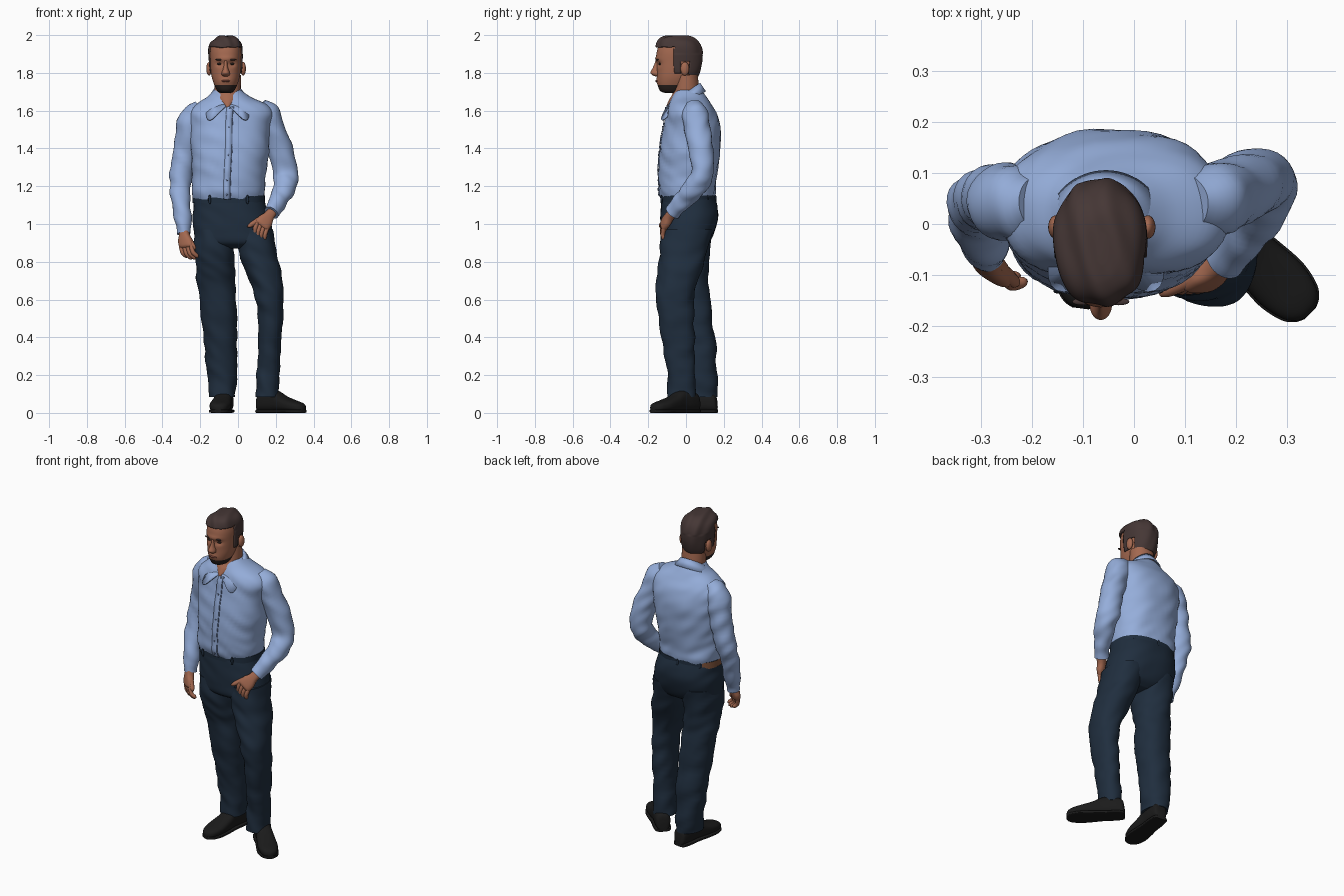
import bpy, bmesh, math
from mathutils import Vector as V, noise

if "Cube" in bpy.data.objects:
    bpy.data.objects.remove(bpy.data.objects["Cube"])


def mat(name, r, g, b):
    m = bpy.data.materials.new(name)
    m.diffuse_color = (r, g, b, 1)
    m.use_nodes = True
    m.node_tree.nodes["Principled BSDF"].inputs["Base Color"].default_value = m.diffuse_color
    return m


SHIRT = mat("light blue cloth", .30, .42, .70)
SEAM = mat("seam blue", .14, .2, .36)
DENIM = mat("dark navy denim", .014, .027, .048)
SKIN = mat("tan skin", .37, .14, .08)
LIP = mat("lip", .27, .085, .06)
HAIR = mat("brown hair", .06, .038, .036)
BEARD = mat("dark beard", .024, .016, .014)
SHOE = mat("black leather", .011, .011, .011)
BROWN = mat("brown belt leather", .22, .09, .045)


def make(name, verts, faces, *mats):
    me = bpy.data.meshes.new(name)
    me.from_pydata([tuple(v) for v in verts], [], faces)
    bm = bmesh.new()
    bm.from_mesh(me)
    bmesh.ops.recalc_face_normals(bm, faces=bm.faces)
    bm.to_mesh(me)
    bm.free()
    for m in mats:
        me.materials.append(m)
    ob = bpy.data.objects.new(name, me)
    bpy.context.collection.objects.link(ob)
    return ob


def spline(p, i, t):
    a, b, c, d = (p[max(0, min(len(p) - 1, i + k))] for k in (-1, 0, 1, 2))
    return .5 * (2 * b + (c - a) * t + (2 * a - 5 * b + 4 * c - d) * t * t + (3 * b - a - 3 * c + d) * t ** 3)


def loft(name, rings, *mats, power=2.0, n=48, steps=6, folds=0.0, deform=None):
    """Skin over rings given as (centre, half axis U, half axis W)."""
    cols = list(zip(*rings))
    rows = [[spline(c, i, s / steps) for c in cols] for i in range(len(rings) - 1) for s in range(steps)]
    rows.append(list(rings[-1]))
    verts, faces = [], []
    for c, u, w in rows:
        for k in range(n):
            a = 2 * math.pi * k / n
            x, y = (math.copysign(abs(f) ** (2 / power), f) for f in (math.cos(a), math.sin(a)))
            d = u * x + w * y
            p = c + d
            if folds:
                p += d.normalized() * folds * noise.noise(V((p.x * 9, p.y * 9, p.z * 17 + p.x * 12)))
            verts.append(deform(p) if deform else p)
    for r in range(len(rows) - 1):
        for k in range(n):
            j = (k + 1) % n
            faces.append((r * n + k, r * n + j, r * n + n + j, r * n + n + k))
    last = (len(rows) - 1) * n
    faces += [tuple(range(n)), tuple(range(last, last + n))]
    return make(name, verts, faces, *mats)


def level(z, x0, x1, y0, y1):
    return (V(((x0 + x1) / 2, (y0 + y1) / 2, z)), V(((x1 - x0) / 2, 0, 0)), V((0, (y1 - y0) / 2, 0)))


def tube(name, pts, m, n=28, folds=0.0):
    """Round limb through (x, y, z, radius) points."""
    ps = [V(p[:3]) for p in pts]
    rings = []
    for i, p in enumerate(ps):
        t = (ps[min(i + 1, len(ps) - 1)] - ps[max(i - 1, 0)]).normalized()
        u = V((0, 1, 0)).cross(t).normalized()
        rings.append((p, u * pts[i][3], t.cross(u) * pts[i][3]))
    return loft(name, rings, m, n=n, folds=folds)


def blob(name, loc, size, m):
    bpy.ops.mesh.primitive_uv_sphere_add(segments=24, ring_count=14, location=loc)
    ob = bpy.context.object
    ob.name, ob.scale = name, size
    ob.data.materials.append(m)


# Shirt body, with the button strip following its front column
torso = loft("shirt_body", [level(*r) for r in (
    (1.13, -.235, .135, -.128, .148), (1.17, -.245, .142, -.143, .156), (1.22, -.245, .143, -.145, .157),
    (1.30, -.245, .15, -.145, .168), (1.40, -.25, .165, -.138, .182), (1.50, -.255, .172, -.122, .182),
    (1.58, -.262, .185, -.108, .162), (1.63, -.225, .155, -.092, .135), (1.67, -.165, .07, -.072, .108),
    (1.71, -.125, .015, -.05, .08))], SHIRT, power=2.35, folds=.009)
front = [v.co.copy() for v in list(torso.data.vertices)[36::48] if v.co.z < 1.625]


def strip(name, dx, width, off, m):
    verts = [p + V((dx + s * width / 2, -off, 0)) for p in front for s in (-1, 1)]
    ob = make(name, verts, [(2 * i, 2 * i + 1, 2 * i + 3, 2 * i + 2) for i in range(len(front) - 1)], m)
    ob.modifiers.new("thick", "SOLIDIFY").thickness = .003


strip("button_strip", -.008, .034, .004, SHIRT)
strip("button_strip_seam", .011, .004, .005, SEAM)
for p in front[4::9]:
    blob("button", p + V((-.008, -.006, 0)), (.005, .003, .005), SEAM)

# Collar: folded band around the neck, dropping to two points in front
cv, cf, N = [], [], 66
for i in range(N + 1):
    deg = -172 + 344 * i / N
    a = math.radians(deg)
    drop = .045 + .05 * math.exp(-((abs(deg) - 138) / 18) ** 2) - .035 * max(0, (abs(deg) - 145) / 27)
    r = .085 + drop * .72
    zt = 1.69 + .058 * math.cos(a)
    cv += [V((-.055 + .08 * math.sin(a), -.01 + .085 * math.cos(a), zt)),
           V((-.055 + r * math.sin(a), -.012 + r * math.cos(a), zt - drop))]
    if i:
        cf.append((2 * i - 2, 2 * i - 1, 2 * i + 1, 2 * i))
make("collar", cv, cf, SHIRT).modifiers.new("thick", "SOLIDIFY").thickness = .007

# Sleeves with cuffs
tube("right_sleeve", [(-.19, .04, 1.61, .05), (-.228, .04, 1.575, .072), (-.258, .045, 1.49, .07),
     (-.28, .048, 1.38, .062), (-.303, .04, 1.26, .06), (-.305, .01, 1.16, .054), (-.298, -.025, 1.06, .048),
     (-.29, -.05, .99, .042), (-.287, -.06, .95, .039)], SHIRT, folds=.012)
tube("left_sleeve", [(.11, .045, 1.62, .05), (.152, .05, 1.58, .071), (.185, .06, 1.50, .07),
     (.22, .08, 1.39, .064), (.25, .09, 1.28, .063), (.252, .055, 1.21, .06), (.225, .0, 1.14, .052),
     (.195, -.045, 1.09, .045), (.175, -.07, 1.06, .04)], SHIRT, folds=.012)

# Trousers: hips, waistband with a brown leather stretch, two legs
loft("trouser_hips", [level(*r) for r in (
    (1.145, -.236, .137, -.127, .15), (1.09, -.238, .152, -.133, .165), (1.03, -.24, .17, -.135, .17),
    (.96, -.235, .183, -.135, .152), (.90, -.215, .18, -.125, .12), (.87, -.12, .1, -.08, .08))],
    DENIM, power=2.35, folds=.005)
band = loft("waistband", [level(z, -.241, .142, -.132, .155) for z in (1.112, 1.152)], DENIM, BROWN, power=2.35)
for f in band.data.polygons:
    c = f.center
    if -c.x - c.y > .07 and c.y > -.02 and len(f.vertices) == 4:
        f.material_index = 1
for x, y in ((-.15, -.13), (.05, -.13), (-.05, .156), (-.18, .122), (.09, .115)):
    blob("belt_loop", (x, y, 1.13), (.008, .006, .025), DENIM)
legs = {
    "right": ((.97, -.232, -.005, -.12, .145), (.85, -.228, -.018, -.12, .125), (.75, -.22, -.018, -.095, .118),
              (.66, -.212, -.015, -.07, .122), (.5, -.192, -.005, -.05, .138), (.35, -.18, -.003, -.022, .158),
              (.2, -.163, -.006, .0, .165), (.085, -.152, -.012, .0, .163)),
    "left": ((.97, -.02, .185, -.132, .14), (.85, .0, .206, -.14, .11), (.75, .04, .226, -.148, .08),
             (.63, .085, .24, -.158, .045), (.5, .107, .24, -.145, .04), (.35, .109, .228, -.12, .045),
             (.2, .10, .22, -.10, .05), (.085, .094, .216, -.10, .05))}
for side, rows in legs.items():
    loft(side + "_trouser_leg", [level(*r) for r in rows], DENIM, power=2.2, folds=.011)


# Shoes: cross-sections swept from heel to toe, plus a flat sole
def shoe(side, heel, toe):
    h, t = V((*heel, 0)), V((*toe, 0))
    d = t - h
    s = V((0, 0, 1)).cross(d).normalized()
    shape = ((0, .024, .05), (.04, .04, .095), (.2, .046, .112), (.38, .046, .112), (.55, .052, .085),
             (.75, .056, .063), (.9, .046, .05), (.97, .03, .04), (1, .012, .028))
    loft(side + "_shoe", [(h + d * u + V((0, 0, .006 + k / 2)), s * w, V((0, 0, k / 2))) for u, w, k in shape],
         SHOE, power=2.6)
    loft(side + "_sole", [(h + d * u + V((0, 0, .009)), s * (w + .004), V((0, 0, .009))) for u, w, k in shape],
         SHOE, power=5)


shoe("right", (-.062, .165), (-.105, -.165))
shoe("left", (.115, .055), (.345, -.175))


# Hands: palm, four fingers, thumb
def hand(side, wrist, knuckle, across, bend, tip, thumb):
    w, k, s, b, t = V(wrist), V(knuckle), V(across).normalized(), V(bend), V(tip)
    nrm = (k - w).cross(s).normalized()
    loft(side + "_palm", [(w + (k - w) * f, s * a, nrm * c) for f, a, c in (
        (-.4, .026, .024), (.15, .029, .024), (.6, .041, .023), (1, .042, .019), (1.15, .034, .01))],
        SKIN, power=2.5, n=28)
    for i in range(4):
        p, l = k + s * (i - 1.5) * .021, (.9, 1, .97, .8)[i]
        tube(side + "_finger", [(*(p + v), r) for v, r in ((V((0, 0, 0)), .012), (b * l, .012),
             ((b + t * .7) * l, .011), ((b + t) * l, .004))], SKIN, n=14)
    base = w + (k - w) * .3 - s * .015
    th = V(thumb)
    tube(side + "_thumb", [(*base, .016), (*base.lerp(th, .5), .015), (*base.lerp(th, .85), .012), (*th, .005)],
         SKIN, n=14)


hand("right", (-.285, -.068, .955), (-.275, -.095, .885), (-.8, .5, -.1),
     (.012, -.008, -.042), (.03, .008, -.03), (-.228, -.118, .865))
hand("left", (.17, -.08, 1.05), (.128, -.118, .995), (.75, .05, -.6),
     (-.012, -.008, -.036), (-.006, .008, -.04), (.052, -.138, .985))

# Neck
loft("neck", [level(*r) for r in ((1.60, -.075, -.035, -.1, .05), (1.625, -.088, -.022, -.103, .06),
     (1.66, -.118, .008, -.088, .065), (1.70, -.125, .014, -.068, .07), (1.79, -.125, .015, -.06, .062))], SKIN)


# Head with eye sockets and brow ridge; beard picked by height
def face(p):
    if p.y < -.07:
        for e in (-.098, -.032):
            p.y += .013 * math.exp(-((p.x - e) / .02) ** 2 - ((p.z - 1.848) / .013) ** 2)
        p.y -= .006 * math.exp(-((p.x + .065) / .05) ** 2 - ((p.z - 1.875) / .012) ** 2)
        p.y -= .006 * math.exp(-((p.x + .065) / .03) ** 2 - ((p.z - 1.757) / .015) ** 2)
    return p


head = loft("head", [level(*r) for r in (
    (1.694, -.09, -.04, -.11, -.04), (1.703, -.108, -.022, -.135, -.015), (1.73, -.123, -.007, -.148, .005),
    (1.77, -.137, .007, -.153, .03), (1.81, -.144, .014, -.154, .055), (1.86, -.147, .017, -.157, .07),
    (1.91, -.148, .018, -.155, .073), (1.95, -.14, .01, -.14, .062), (1.98, -.11, -.02, -.105, .03),
    (1.988, -.08, -.05, -.08, .0))], SKIN, BEARD, power=2.25, n=72, deform=face)
for f in head.data.polygons:
    c = f.center
    if c.y < -.02 and c.z < 1.736:
        f.material_index = 1

# Facial details
loft("nose", [level(*r) for r in ((1.782, -.077, -.053, -.165, -.14), (1.79, -.086, -.044, -.18, -.13),
     (1.802, -.086, -.044, -.188, -.13), (1.825, -.078, -.052, -.177, -.13), (1.85, -.074, -.056, -.166, -.13),
     (1.875, -.077, -.053, -.158, -.13))], SKIN, n=24)
for s in (-1, 1):
    blob("eye", (-.065 + s * .033, -.138, 1.848), (.013, .007, .006), BEARD)
    blob("eyebrow", (-.065 + s * .035, -.152, 1.87), (.021, .007, .004), HAIR)
    blob("ear", (-.063 + s * .09, -.006, 1.822), (.015, .023, .036), SKIN)
blob("lips", (-.065, -.154, 1.757), (.024, .009, .006), LIP)


# Hair: combed shell trimmed to the hairline
def comb(p):
    k = .0035 * math.sin(95 * p.x + 30 * p.y + 25 * p.z) * (1 if p.z > 1.9 else .3)
    return p + (p - V((-.065, -.035, 1.87))).normalized() * k


hair = loft("hair", [level(*r) for r in (
    (1.77, -.138, .008, -.13, .06), (1.81, -.15, .02, -.15, .076), (1.86, -.155, .025, -.162, .087),
    (1.91, -.157, .027, -.163, .087), (1.95, -.149, .022, -.157, .074), (1.978, -.128, .006, -.142, .05),
    (1.993, -.10, -.025, -.115, .02), (1.997, -.072, -.05, -.08, -.02))], HAIR, power=2.2, n=96, steps=8,
    deform=comb)
bm = bmesh.new()
bm.from_mesh(hair.data)
trim = []
for f in bm.faces:
    c = f.calc_center_median()
    keep = (c.z > 1.937 or (c.y > -.06 and c.z > 1.86) or (-.062 < c.y < -.028 and c.z > 1.80)
            or (c.y > .018 and c.z > 1.78))
    if not keep:
        trim.append(f)
bmesh.ops.delete(bm, geom=trim, context="FACES")
bm.to_mesh(hair.data)
bm.free()
hair.modifiers.new("thick", "SOLIDIFY").thickness = .012

# Smooth shading, keeping real edges
bpy.ops.object.select_all(action="SELECT")
bpy.context.view_layer.objects.active = torso
bpy.ops.object.shade_smooth_by_angle(angle=math.radians(50))
